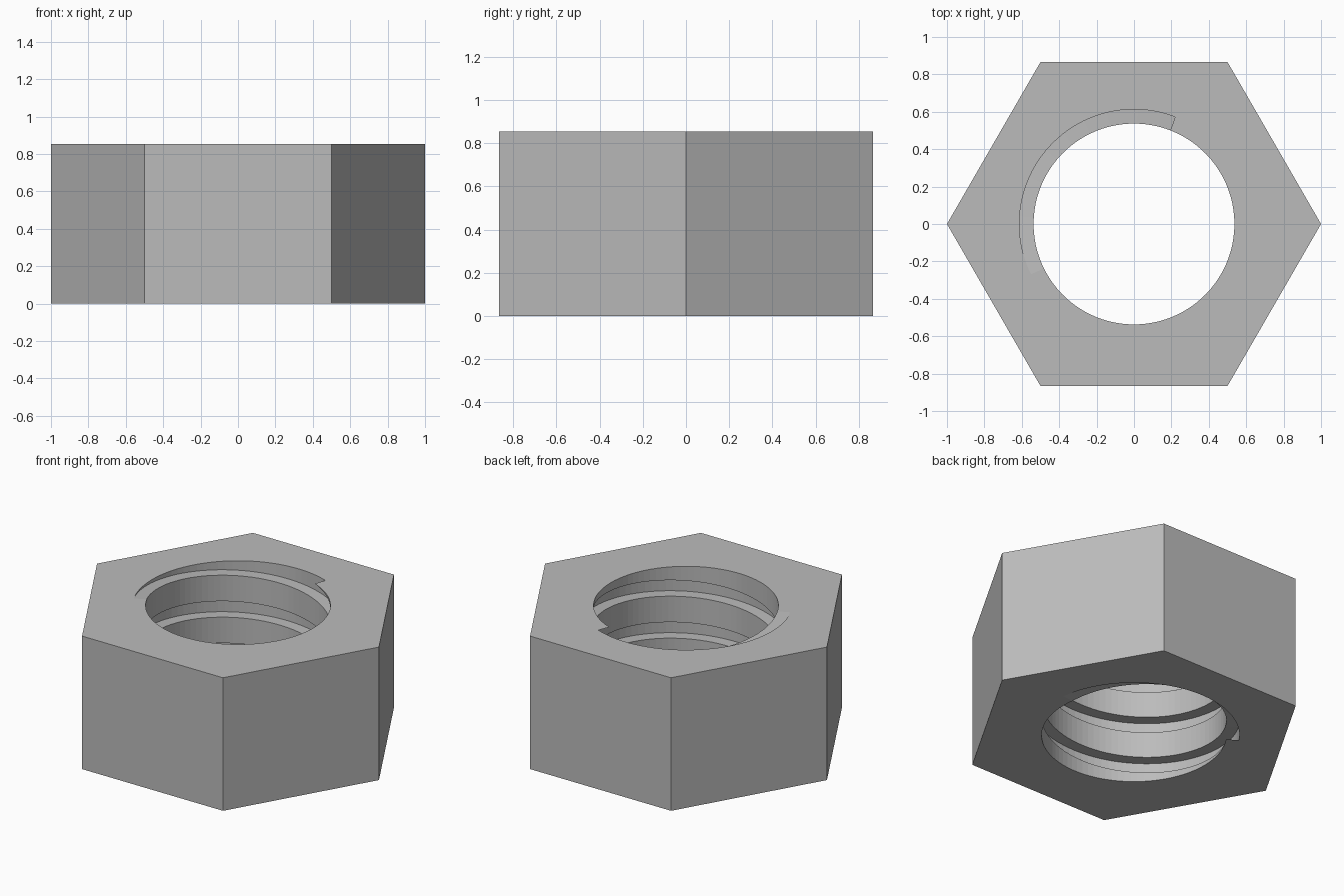
import bpy, bmesh
from math import cos, sin, radians

cube = bpy.data.objects.get("Cube")
if cube:
    bpy.data.objects.remove(cube, do_unlink=True)

HEIGHT = 0.853
BORE, ROOT = 0.537, 0.613      # thread crest and groove radius
STEP = 4                       # degrees per facet
TURN_DEG = 1141                # groove rotation over the full height
RISE = HEIGHT / TURN_DEG       # climb per degree
CEILING_EXIT, FLOOR_EXIT = 69, 206   # angles where the groove leaves the top

steel = bpy.data.materials.new("grey steel")
steel.use_nodes = True
steel.diffuse_color = (0.5, 0.5, 0.5, 1)
steel.node_tree.nodes["Principled BSDF"].inputs["Base Color"].default_value = (0.5, 0.5, 0.5, 1)


def make_object(name, bm):
    bmesh.ops.recalc_face_normals(bm, faces=bm.faces)
    mesh = bpy.data.meshes.new(name)
    bm.to_mesh(mesh)
    bm.free()
    mesh.materials.append(steel)
    obj = bpy.data.objects.new(name, mesh)
    bpy.context.collection.objects.link(obj)
    return obj


def prism(name, radius, sides, low, high):
    bm = bmesh.new()
    ring = [bm.verts.new((radius * cos(radians(a * 360 / sides)),
                          radius * sin(radians(a * 360 / sides)), low)) for a in range(sides)]
    base = bm.faces.new(ring)
    up = bmesh.ops.extrude_face_region(bm, geom=[base])["geom"]
    bmesh.ops.translate(bm, vec=(0, 0, high - low),
                        verts=[v for v in up if isinstance(v, bmesh.types.BMVert)])
    return make_object(name, bm)


def helical_groove(name):
    # Square section swept along a right-handed helix past both ends
    bm = bmesh.new()
    rings = []
    for a in range(CEILING_EXIT - TURN_DEG - 60, FLOOR_EXIT + 60, STEP):
        ceiling = HEIGHT + (a - CEILING_EXIT) * RISE
        floor = HEIGHT + (a - FLOOR_EXIT) * RISE
        section = [(0.45, floor), (ROOT, floor), (ROOT, ceiling), (0.45, ceiling)]
        rings.append([bm.verts.new((r * cos(radians(a)), r * sin(radians(a)), z))
                      for r, z in section])
    for p, q in zip(rings, rings[1:]):
        for i in range(4):
            j = (i + 1) % 4
            bm.faces.new((p[i], p[j], q[j], q[i]))
    bm.faces.new(rings[0])
    bm.faces.new(rings[-1])
    return make_object(name, bm)


# Hexagonal body
nut = prism("hex_nut", 1.0, 6, 0, HEIGHT)

# Bore and thread cut out of the body
bpy.context.view_layer.objects.active = nut
for cutter in (prism("bore_cutter", BORE, 360 // STEP, -0.2, HEIGHT + 0.2),
               helical_groove("thread_cutter")):
    cutter.hide_render = True
    cut = nut.modifiers.new(cutter.name, 'BOOLEAN')
    cut.operation = 'DIFFERENCE'
    cut.solver = 'EXACT'
    cut.object = cutter
    bpy.ops.object.modifier_apply(modifier=cut.name)
    bpy.data.objects.remove(cutter, do_unlink=True)
